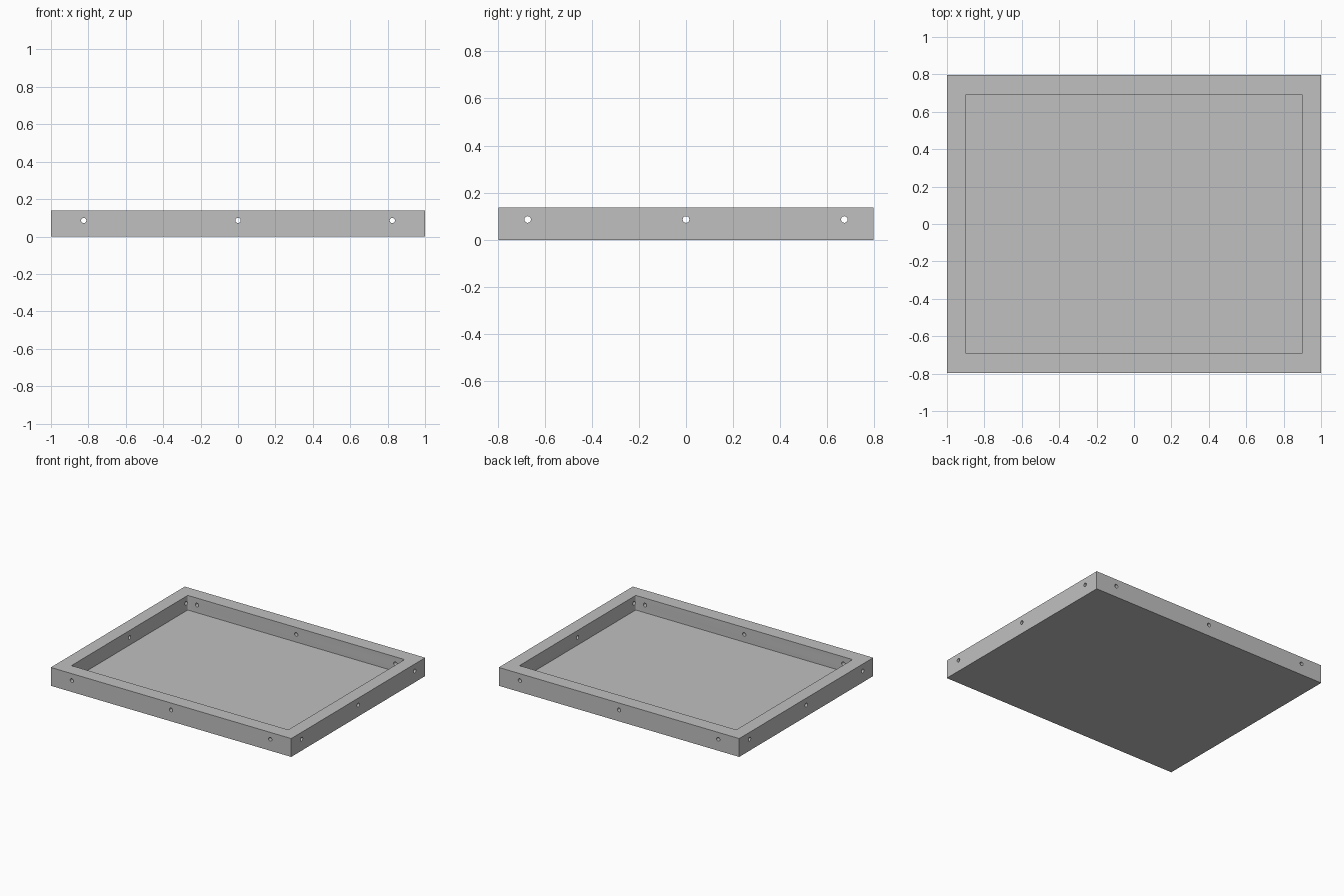
import bpy
import math

cube = bpy.data.objects.get("Cube")
if cube:
    bpy.data.objects.remove(cube, do_unlink=True)

LENGTH, WIDTH, HEIGHT = 2.0, 1.592, 0.138
POCKET_X, POCKET_Y, FLOOR = 1.804, 1.382, 0.028
HOLE_Z, HOLE_RADIUS = 0.086, 0.014

grey = bpy.data.materials.new("plain grey")
grey.use_nodes = True
colour = (0.53, 0.53, 0.53, 1)
grey.diffuse_color = colour
grey.node_tree.nodes["Principled BSDF"].inputs["Base Color"].default_value = colour


def box(name, size, bottom):
    bpy.ops.mesh.primitive_cube_add(size=1, location=(0, 0, bottom + size[2] / 2))
    obj = bpy.context.object
    obj.name = name
    obj.scale = size
    bpy.ops.object.transform_apply(location=True, rotation=False, scale=True)
    obj.data.materials.append(grey)
    return obj


def apply_all(obj):
    bpy.context.view_layer.objects.active = obj
    for mod in list(obj.modifiers):
        bpy.ops.object.modifier_apply(modifier=mod.name)


def cut(obj, cutter):
    mod = obj.modifiers.new("cut", "BOOLEAN")
    mod.operation = "DIFFERENCE"
    mod.solver = "EXACT"
    mod.object = cutter
    apply_all(obj)
    bpy.data.objects.remove(cutter, do_unlink=True)


# Solid tray block
tray = box("tray", (LENGTH, WIDTH, HEIGHT), 0)

# Pocket with slightly rounded upright corners
pocket = box("pocket_cutter", (POCKET_X, POCKET_Y, HEIGHT), FLOOR)
pocket.hide_render = True
weights = pocket.data.attributes.new("bevel_weight_edge", "FLOAT", "EDGE")
for edge in pocket.data.edges:
    a, b = (pocket.data.vertices[i].co for i in edge.vertices)
    weights.data[edge.index].value = 1.0 if abs(a.z - b.z) > 0.01 else 0.0
bevel = pocket.modifiers.new("round corners", "BEVEL")
bevel.limit_method = "WEIGHT"
bevel.width = 0.008
bevel.segments = 4
apply_all(pocket)
cut(tray, pocket)


# Three round holes straight through each pair of opposite walls
def drill(location, rotation):
    bpy.ops.mesh.primitive_cylinder_add(vertices=24, radius=HOLE_RADIUS, depth=3,
                                        location=location, rotation=rotation)
    drill_bit = bpy.context.object
    drill_bit.hide_render = True
    drill_bit.data.materials.append(grey)
    cut(tray, drill_bit)


for side in (-1, 0, 1):
    drill((side * 0.825, 0, HOLE_Z), (math.pi / 2, 0, 0))
    drill((0, side * 0.672, HOLE_Z), (0, math.pi / 2, 0))

# Smooth hole walls, sharp box edges
bpy.ops.object.select_all(action="DESELECT")
tray.select_set(True)
bpy.context.view_layer.objects.active = tray
bpy.ops.object.shade_smooth_by_angle(angle=math.radians(30))
